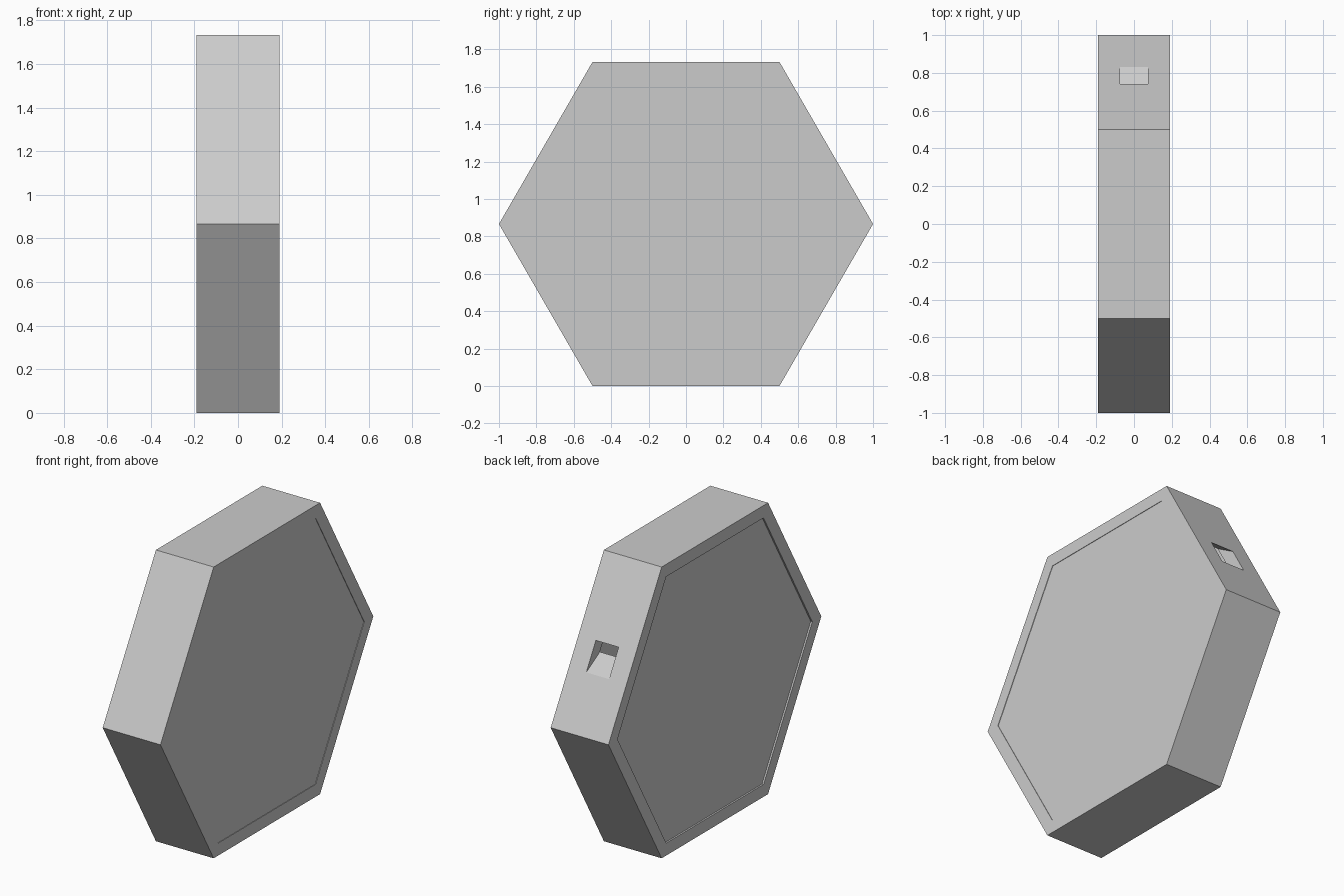
import bpy, bmesh
from math import cos, sin, radians, sqrt

if "Cube" in bpy.data.objects:
    bpy.data.objects.remove(bpy.data.objects["Cube"])

HALF_W = 0.19          # half depth along x
INNER_R = 0.915        # inner radius of the rim
MID_Z = sqrt(3) / 2    # height of the hexagon centre


def finish(bm, name):
    bmesh.ops.recalc_face_normals(bm, faces=bm.faces)
    mesh = bpy.data.meshes.new(name)
    bm.to_mesh(mesh)
    bm.free()
    obj = bpy.data.objects.new(name, mesh)
    bpy.context.collection.objects.link(obj)
    return obj


def hex_loop(bm, radius, x):
    return [bm.verts.new((x, radius * cos(radians(60 * i)),
                          MID_Z + radius * sin(radians(60 * i)))) for i in range(6)]


def bridge(bm, a, b):
    for i in range(6):
        j = (i + 1) % 6
        bm.faces.new((a[i], a[j], b[j], b[i]))


def hex_panel(name, x0, x1):
    bm = bmesh.new()
    a, b = hex_loop(bm, INNER_R, x0), hex_loop(bm, INNER_R, x1)
    bridge(bm, a, b)
    bm.faces.new(a)
    bm.faces.new(b)
    return finish(bm, name)


# Hexagonal rim: closed tube section
bm = bmesh.new()
loops = [hex_loop(bm, r, x) for r, x in
         ((1, -HALF_W), (1, HALF_W), (INNER_R, HALF_W), (INNER_R, -HALF_W))]
for k in range(4):
    bridge(bm, loops[k], loops[(k + 1) % 4])
rim = finish(bm, "hexagon_rim")

# Slightly recessed panels closing both sides
hex_panel("left_panel", -0.18, -0.15)
hex_panel("right_panel", 0.157, 0.187)

# Port opening slanting through the upper back wall
bpy.ops.mesh.primitive_cube_add(size=1, location=(0, 0.785, MID_Z + 0.215 * sqrt(3)),
                                rotation=(radians(-30), 0, 0))
cutter = bpy.context.object
cutter.name = "port_cutter"
cutter.scale = (0.15, 0.5, 0.09)
cutter.hide_render = True
cutter.display_type = 'WIRE'
cut = rim.modifiers.new("port_opening", 'BOOLEAN')
cut.operation = 'DIFFERENCE'
cut.solver = 'EXACT'
cut.object = cutter
